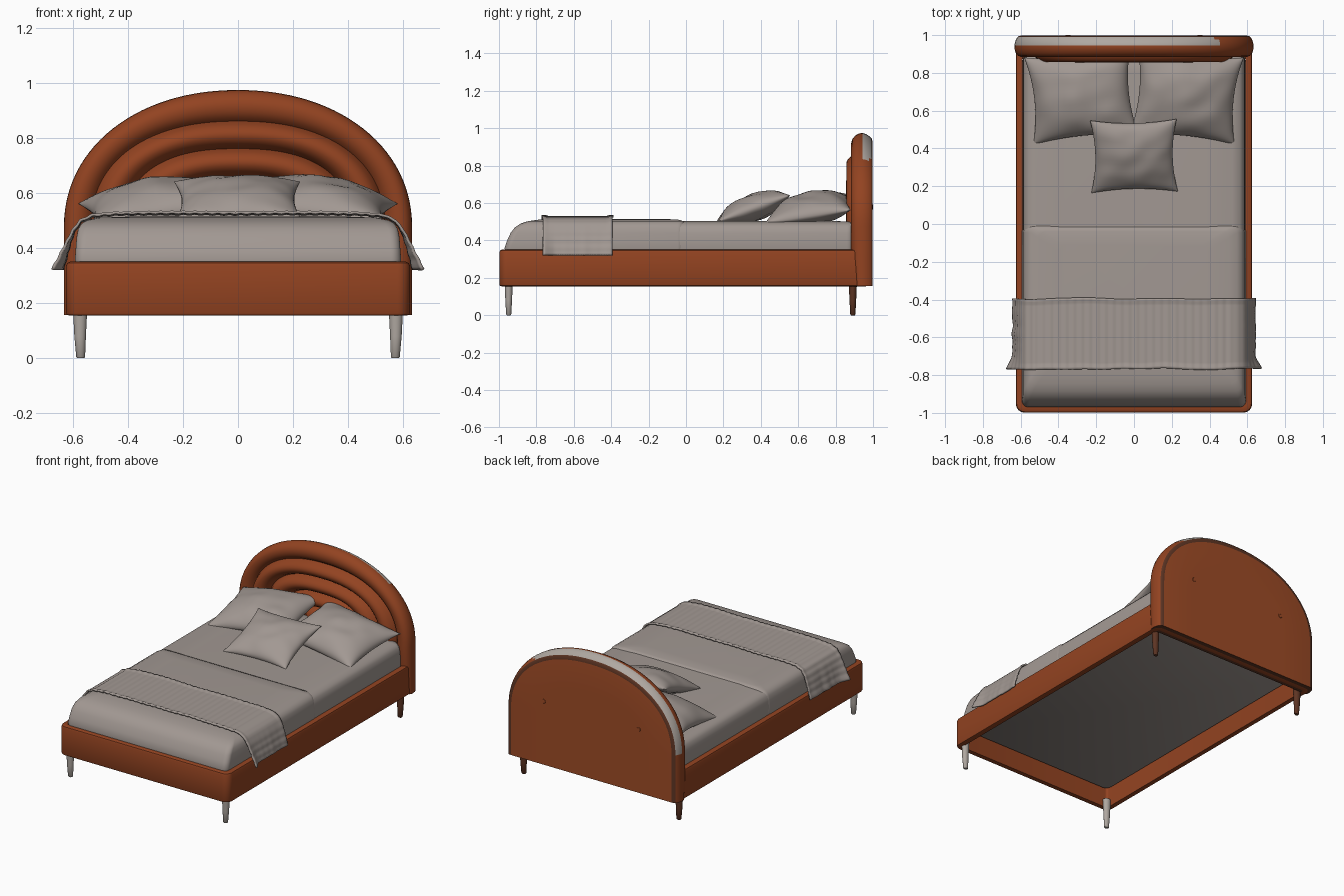
import bpy, bmesh, math
from mathutils import Vector, Matrix, noise

if "Cube" in bpy.data.objects:
    bpy.data.objects.remove(bpy.data.objects["Cube"])


def material(name, rgb):
    m = bpy.data.materials.new(name)
    m.diffuse_color = (*rgb, 1)
    m.use_nodes = True
    m.node_tree.nodes["Principled BSDF"].inputs["Base Color"].default_value = m.diffuse_color
    return m


RUST = material("rust fabric", (0.29, 0.056, 0.015))
BACK = material("rust back panel", (0.34, 0.07, 0.019))
DARK = material("dark brown", (0.11, 0.035, 0.017))
GREY = material("warm grey", (0.36, 0.315, 0.29))
PALE = material("pale grey", (0.43, 0.39, 0.355))


def finish(name, bm, mats, angle=40):
    bmesh.ops.remove_doubles(bm, verts=bm.verts, dist=0.0004)
    bmesh.ops.recalc_face_normals(bm, faces=bm.faces)
    me = bpy.data.meshes.new(name)
    bm.to_mesh(me)
    bm.free()
    for m in mats:
        me.materials.append(m)
    ob = bpy.data.objects.new(name, me)
    bpy.context.collection.objects.link(ob)
    bpy.ops.object.select_all(action='DESELECT')
    ob.select_set(True)
    bpy.context.view_layer.objects.active = ob
    bpy.ops.object.shade_smooth_by_angle(angle=math.radians(angle))
    return ob


def rounded_rect(x, y0, y1, r, z, n=6):
    pts = []
    for cx, cy, a0 in ((x - r, y1 - r, 0), (-x + r, y1 - r, 90),
                       (-x + r, y0 + r, 180), (x - r, y0 + r, 270)):
        for i in range(n + 1):
            a = math.radians(a0 + 90 * i / n)
            pts.append((cx + r * math.cos(a), cy + r * math.sin(a), z))
    return pts


def loft(bm, loops, closed=True, caps=False):
    rows = [[bm.verts.new(p) for p in lp] for lp in loops]
    n = len(rows[0])
    for a, b in zip(rows, rows[1:]):
        for i in range(n if closed else n - 1):
            j = (i + 1) % n
            bm.faces.new((a[i], a[j], b[j], b[i]))
    if caps:
        bm.faces.new(rows[0])
        bm.faces.new(rows[-1])
    return rows


# Upholstered frame: hollow ring of four rails
def frame():
    bm = bmesh.new()
    section = [(0, 0.165), (0, 0.335), (0.004, 0.346), (0.014, 0.351), (0.036, 0.35),
               (0.036, 0.156), (0.012, 0.155), (0.003, 0.158), (0, 0.165)]
    loft(bm, [rounded_rect(0.625 - d, -0.998 + d, 0.975 - d, 0.045 - d * 0.8, z)
              for d, z in section])
    finish("bed_frame", bm, [RUST])


# Arched headboard: cross-section (inset, y) swept through nested arches
def headboard():
    section = [(0.5, 0.998), (0.25, 0.998), (0.056, 0.998), (0.034, 0.995), (0.028, 0.991),
               (0.016, 0.978), (0.006, 0.962), (0, 0.945), (0.003, 0.925), (0.014, 0.905),
               (0.032, 0.89), (0.055, 0.883), (0.08, 0.887), (0.1, 0.898)]
    for start, end, h in ((0.113, 0.213, 0.058), (0.213, 0.313, 0.06),
                          (0.313, 0.41, 0.06), (0.41, 0.5, 0.05)):
        for i in range(8):
            t = i / 8
            section.append((start + (end - start) * t,
                            0.915 - h * math.sin(math.pi * t) ** 0.6))
    section.append((0.5, 0.9))

    def arch(d, y):
        k = d / 0.5
        a, b = 0.633 * (1 - k ** 1.25), 0.5 * (1 - k)
        p = 0.95 - 0.3 * min(k, 0.6)
        low = max(y, 0.915)
        pts = [(-a, low, 0.157), (-a, y, 0.3)]
        for i in range(57):
            t = math.pi * (1 - i / 56)
            c, sn = math.cos(t), abs(math.sin(t))
            pts.append((a * math.copysign(abs(c) ** p, c), y, 0.475 + b * sn ** p))
        return pts + [(a, y, 0.3), (a, low, 0.157)]

    bm = bmesh.new()
    rows = loft(bm, [arch(d, y) for d, y in section], closed=False)
    # colour by ring: back panel, dark border, bare strip on the rear of the rim
    per_ring = len(rows[0]) - 1
    for i, f in enumerate(bm.faces):
        ring, c = i // per_ring, f.calc_center_median()
        if ring < 2:
            f.material_index = 1
        elif ring < 4:
            f.material_index = 2
        elif ring < 7 and c.z > (0.45 if c.x < 0 else 0.83):
            f.material_index = 3
    for end in (0, -1):
        bm.faces.new([r[end] for r in rows]).material_index = 2
    finish("headboard", bm, [RUST, BACK, DARK, PALE], 50)


# Small buttons on the back of the headboard
def back_button(x):
    bm = bmesh.new()
    bmesh.ops.create_cone(bm, cap_ends=True, segments=16, radius1=0.016, radius2=0.012,
                          depth=0.004,
                          matrix=Matrix.Translation((x, 0.998, 0.58)) @ Matrix.Rotation(-math.pi / 2, 4, 'X'))
    finish("back_button", bm, [BACK])


# Tapered round legs
def leg(name, x, y, mat):
    bm = bmesh.new()
    side = math.copysign(1, x)
    rings = []
    for z, r, lean in ((0, 0.012, 0), (0.004, 0.016, 0), (0.08, 0.021, 0.002), (0.2, 0.027, 0.002)):
        rings.append([(x + side * lean + r * math.cos(math.tau * i / 16),
                       y + r * 0.85 * math.sin(math.tau * i / 16), z) for i in range(16)])
    loft(bm, rings, caps=True)
    finish(name, bm, [mat])


# Soft slab: stacked rounded rectangles (z, side inset, front inset, rear inset)
def soft_slab(name, x, y0, y1, radius, rows):
    bm = bmesh.new()
    loft(bm, [rounded_rect(x - s, y0 + f, y1 - b, radius, z) for z, s, f, b in rows], caps=True)
    finish(name, bm, [GREY], 60)


# Knitted throw draped over the foot end
def throw():
    half = [(0, 0.524), (0.15, 0.525), (0.3, 0.525), (0.44, 0.523), (0.53, 0.515), (0.573, 0.495),
            (0.597, 0.46), (0.612, 0.42), (0.624, 0.38), (0.634, 0.345), (0.64, 0.322)]
    path = [(-x, z) for x, z in reversed(half[1:])] + half
    fine = []
    for (xa, za), (xb, zb) in zip(path, path[1:]):
        n = max(2, int(math.hypot(xb - xa, zb - za) / 0.008))
        fine += [(xa + (xb - xa) * i / n, za + (zb - za) * i / n) for i in range(n)]
    fine.append(path[-1])
    bm = bmesh.new()
    rows, ny = [], 30
    for k in range(ny + 1):
        v = k / ny
        row = []
        for i, (x, z) in enumerate(fine):
            drop = max(0, (0.5 - z) / 0.18)
            y = -0.768 + 0.373 * v + 0.008 * noise.noise((x * 6, v * 2, 1.5))
            rib = 0.0018 * math.sin(i * math.pi / 2.5)
            fold = 0.006 * drop * noise.noise((x * 3, v * 9, 4.2))
            flare = 0.035 * drop ** 1.5 * max(0, 1 - v * 6)
            hem = 0.005 if k < 2 or k > ny - 2 else 0
            sx = math.copysign(1, x)
            row.append((x + sx * (flare + fold + rib * min(1, drop)), y,
                        z + (rib + hem) * (1 - min(1, drop))))
        rows.append(row)
    loft(bm, rows, closed=False)
    ob = finish("throw_blanket", bm, [GREY], 60)
    mod = ob.modifiers.new("thickness", 'SOLIDIFY')
    mod.thickness = 0.01
    mod.offset = 0


# Plump pillow with pinched corners; thick = height above and below the seam
def pillow(name, centre, hx, hy, thick, tilt, turn=0, roll=0, seed=0):
    bm = bmesh.new()
    n = 28
    mtx = (Matrix.Translation(centre) @ Matrix.Rotation(math.radians(turn), 4, 'Z')
           @ Matrix.Rotation(math.radians(roll), 4, 'Y') @ Matrix.Rotation(math.radians(tilt), 4, 'X'))
    for height in (thick[0], -thick[1]):
        rows = []
        for j in range(n + 1):
            v = math.sin((j / n - 0.5) * math.pi)
            row = []
            for i in range(n + 1):
                u = math.sin((i / n - 0.5) * math.pi)
                puff = max(0, (1 - u * u) * (1 - v * v)) ** 0.5
                wrinkle = 1 + 0.14 * noise.noise((u * 2.2 + seed, v * 2.2, seed))
                row.append(mtx @ Vector((hx * u * (1 - 0.11 * (1 - v * v)),
                                         hy * v * (1 - 0.11 * (1 - u * u)),
                                         height * puff * wrinkle)))
            rows.append(row)
        loft(bm, rows, closed=False)
    finish(name, bm, [GREY], 70)


frame()
headboard()
for s in (-1, 1):
    back_button(0.35 * s)
    leg("front_leg", 0.572 * s, -0.948, PALE)
    leg("back_leg", 0.572 * s, 0.892, DARK)

soft_slab("mattress", 0.59, -0.962, 0.9, 0.04, [
    (0.28, 0.012, 0.012, 0), (0.3, 0, 0, 0), (0.40, 0.002, 0.012, 0), (0.44, 0.005, 0.03, 0),
    (0.47, 0.012, 0.06, 0), (0.49, 0.03, 0.1, 0), (0.5, 0.07, 0.15, 0.02), (0.504, 0.2, 0.3, 0.1)])
soft_slab("duvet", 0.593, -0.97, -0.01, 0.035, [
    (0.34, 0.004, 0.004, 0.004), (0.36, 0, 0, 0), (0.40, 0.003, 0.014, 0), (0.44, 0.006, 0.032, 0),
    (0.47, 0.012, 0.055, 0), (0.49, 0.024, 0.085, 0), (0.503, 0.048, 0.125, 0.002),
    (0.511, 0.09, 0.18, 0.03), (0.515, 0.2, 0.26, 0.1)])
throw()
for s, name in ((-1, "left_pillow"), (1, "right_pillow")):
    pillow(name, (0.277 * s, 0.675, 0.555), 0.283, 0.235, (0.103, 0.065), 9, -5 * s, 6 * s, 3 + 1.7 * s)
pillow("front_cushion", (0, 0.36, 0.572), 0.23, 0.205, (0.075, 0.07), 20, 1, 0, 8.1)
